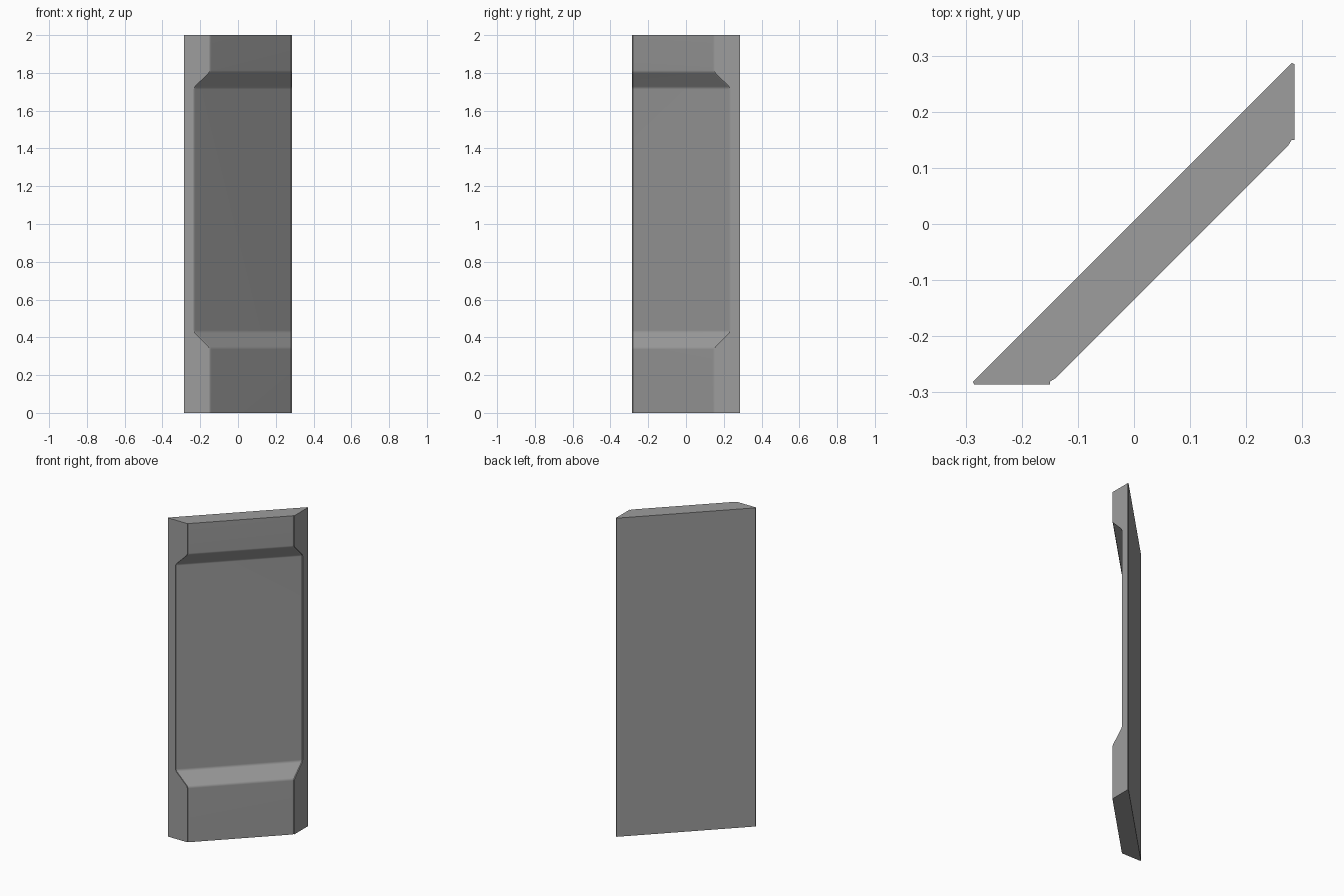
import bpy, bmesh, math

cube = bpy.data.objects.get("Cube")
if cube:
    bpy.data.objects.remove(cube, do_unlink=True)

# One plain grey for the whole panel
grey = bpy.data.materials.new("stone grey")
grey.use_nodes = True
colour = (0.34, 0.34, 0.34, 1)
grey.diffuse_color = colour
grey.node_tree.nodes["Principled BSDF"].inputs["Base Color"].default_value = colour

EDGE = 0.286               # outer plane of the two end faces
THICK, THIN = 0.135, 0.05  # plan depth at the ends and in the recess


def plan_section(depth):
    """Diagonal plan outline with small rebates beside the front face."""
    half = [(-0.287, -0.281), (-0.285, -EDGE),
            (depth - 0.285, -EDGE), (depth - 0.285, -0.281),
            (depth - 0.275, -0.275)]
    # Mirror across the other diagonal
    return half + [(-y, -x) for x, y in reversed(half)]


# Height and depth of the lower half, with softened ramp ends
lower = [(0, THICK), (0.337, THICK), (0.352, THICK - 0.007),
         (0.422, THIN + 0.007), (0.437, THIN)]
top_z = 2.0
shift = 0.15               # recess sits slightly above the middle
upper = [(top_z + shift - z if z else top_z, d) for z, d in reversed(lower)]

# Sections are joined from bottom to top
bm = bmesh.new()
rings = [[bm.verts.new((x, y, z)) for x, y in plan_section(d)]
         for z, d in lower + upper]
count = len(rings[0])
for a, b in zip(rings, rings[1:]):
    for i in range(count):
        j = (i + 1) % count
        bm.faces.new((a[i], a[j], b[j], b[i]))
bm.faces.new(rings[0])
bm.faces.new(rings[-1])
bmesh.ops.recalc_face_normals(bm, faces=bm.faces)

mesh = bpy.data.meshes.new("recessed_panel")
bm.to_mesh(mesh)
bm.free()
mesh.materials.append(grey)
panel = bpy.data.objects.new("recessed_panel", mesh)
bpy.context.collection.objects.link(panel)

# Soft ramps, crisp corners and flat large faces
bpy.ops.object.select_all(action="DESELECT")
panel.select_set(True)
bpy.context.view_layer.objects.active = panel
bpy.ops.object.shade_smooth_by_angle(angle=math.radians(30))
weighted = panel.modifiers.new("flat_faces", "WEIGHTED_NORMAL")
weighted.keep_sharp = True
